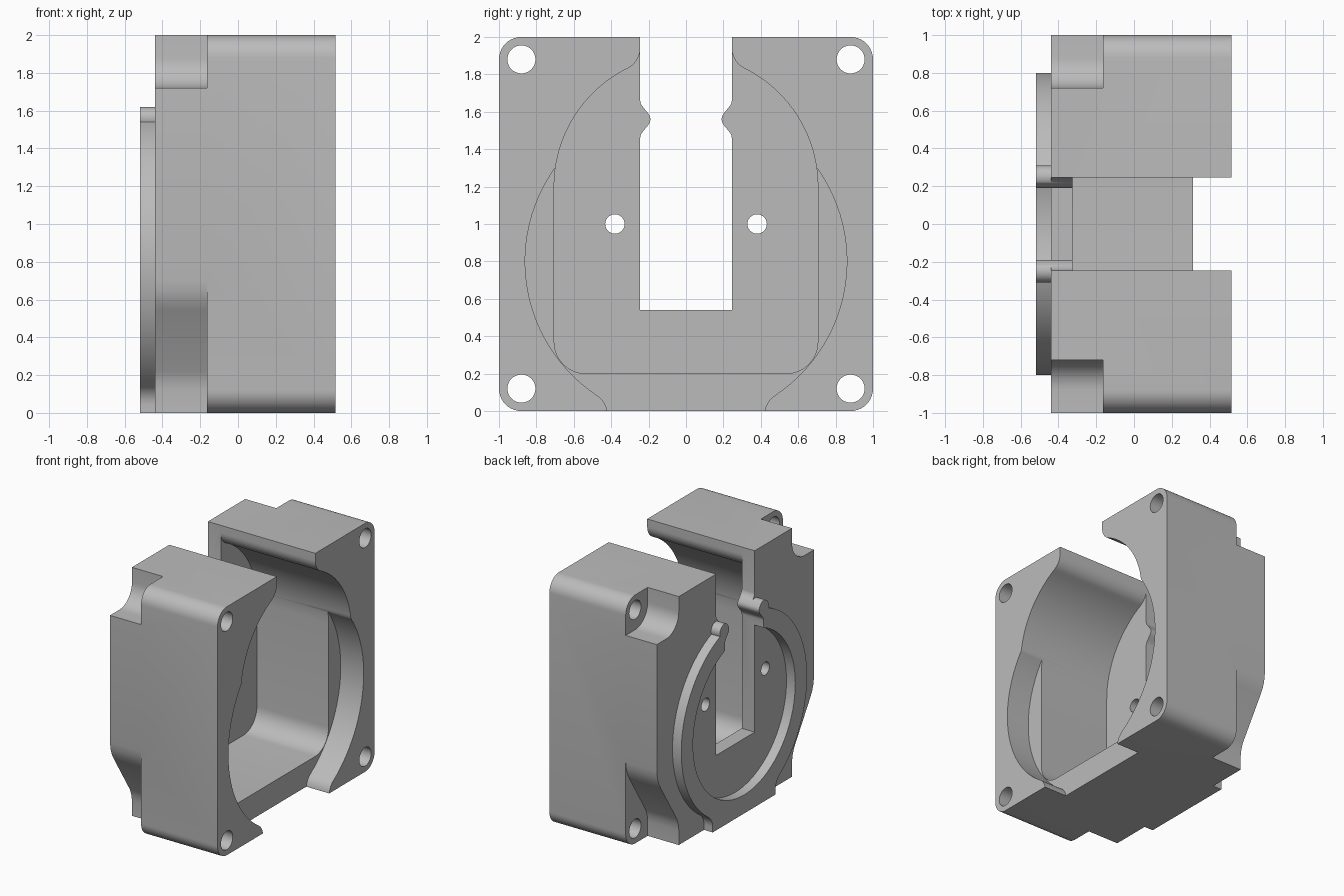
import bpy, bmesh
from math import sin, cos, pi, atan2, sqrt, radians

if "Cube" in bpy.data.objects:
    bpy.data.objects.remove(bpy.data.objects["Cube"])

BACK, WALL, STEP, LIP, FRONT = -0.44, -0.325, -0.163, 0.313, 0.517
RING = -0.518


def prism(name, pts, x0, x1):
    """Extrude a (y, z) outline along x."""
    bm = bmesh.new()
    lo = [bm.verts.new((x0, y, z)) for y, z in pts]
    hi = [bm.verts.new((x1, y, z)) for y, z in pts]
    bm.faces.new(lo)
    bm.faces.new(hi[::-1])
    n = len(pts)
    for i in range(n):
        j = (i + 1) % n
        bm.faces.new((lo[i], hi[i], hi[j], lo[j]))
    bmesh.ops.recalc_face_normals(bm, faces=bm.faces)
    me = bpy.data.meshes.new(name)
    bm.to_mesh(me)
    bm.free()
    ob = bpy.data.objects.new(name, me)
    bpy.context.collection.objects.link(ob)
    return ob


def arc(cy, cz, r, a0, a1, n=10):
    return [(cy + r * cos(a0 + (a1 - a0) * i / n), cz + r * sin(a0 + (a1 - a0) * i / n))
            for i in range(n + 1)]


def circle(cy, cz, r, n=32):
    return arc(cy, cz, r, 0, 2 * pi, n)[:-1]


def mirrored(half):
    """Complete a right-hand half outline."""
    return half + [(-y, z) for y, z in reversed(half) if abs(y) > 1e-6]


def neck(cz, R, y, r, up):
    """Fillet from a big circle centred on y = 0 into a straight opening."""
    dy = y + r
    dz = sqrt((R + r) ** 2 - dy ** 2)
    a = atan2(dz, dy)
    pts = arc(dy, cz + dz, r, a + pi, pi)
    if not up:
        pts = [(p, 2 * cz - z) for p, z in pts]
    return a, pts


def combine(body, tool, op):
    m = body.modifiers.new(op, 'BOOLEAN')
    m.operation, m.object, m.solver = op, tool, 'EXACT'
    bpy.context.view_layer.objects.active = body
    bpy.ops.object.modifier_apply(modifier=m.name)
    bpy.data.objects.remove(tool, do_unlink=True)


def cut(body, pts, x0, x1):
    combine(body, prism("cutter", pts, x0, x1), 'DIFFERENCE')


def round_lobe(R, y, r, bottom):
    """Disc outline with a flared opening at the bottom."""
    a, fil = neck(0.8, R, y, r, False)
    return mirrored([(y, bottom)] + fil[::-1] + arc(0, 0.8, R, -a, pi / 2, 40)[1:])


# housing block with rounded long edges
c = 0.12
housing = prism("housing", mirrored(arc(1 - c, c, c, -pi / 2, 0) +
                                    arc(1 - c, 2 - c, c, 0, pi / 2)), BACK, FRONT)

# raised horseshoe ring with its foot and rounded ends
combine(housing, prism("ring", round_lobe(0.8, 0.40, 0.12, 0.0), RING, BACK + 0.05), 'UNION')
cut(housing, circle(0, 0.8, 0.65, 80), -0.7, BACK)
for s in (-1, 1):
    combine(housing, prism("knob", circle(s * 0.25, 1.56, 0.06), RING, BACK + 0.05), 'UNION')

# main cavity, arched and open at the top
a, fil = neck(1.2, 0.705, 0.245, 0.12, True)
cut(housing, mirrored(arc(0.535, 0.37, 0.17, -pi / 2, 0) + arc(0, 1.2, 0.705, 0, a, 24)
                      + fil[1:] + [(0.245, 2.1)]), WALL, 0.7)

# round front recess, open at the bottom
cut(housing, round_lobe(0.86, 0.42, 0.12, -0.1), LIP, 0.7)

# back slot with a pair of snap bumps
bump = [(0.245 - 0.055 * (0.5 + 0.5 * cos(pi * t / 8)), 1.56 + 0.1 * t / 8) for t in range(-8, 9)]
cut(housing, mirrored([(0.245, 0.54)] + bump + [(0.245, 2.1)]), -0.7, WALL)

for s in (-1, 1):
    # rear corner reliefs around the bolts
    top = arc(0.88, 1.88, 0.16, pi, 1.5 * pi) + [(1.1, 1.72), (1.1, 2.1), (0.72, 2.1)]
    low = [(0.72, -0.1), (0.72, 0.12), (0.727, 0.17), (0.745, 0.22), (0.95, 0.545),
           (0.975, 0.59), (0.992, 0.64), (1.0, 0.70), (1.1, 0.70), (1.1, -0.1)]
    for pts in (top, low):
        cut(housing, [(s * y, z) for y, z in pts], -0.7, STEP)
    # bolt holes and screw holes
    for z in (0.12, 1.88):
        cut(housing, circle(s * 0.88, z, 0.075), -0.7, 0.7)
    cut(housing, circle(s * 0.38, 1.0, 0.052), -0.7, 0.0)

# single grey finish
grey = bpy.data.materials.new("grey plastic")
grey.diffuse_color = (0.5, 0.5, 0.5, 1)
grey.use_nodes = True
grey.node_tree.nodes["Principled BSDF"].inputs["Base Color"].default_value = grey.diffuse_color
housing.data.materials.clear()
housing.data.materials.append(grey)
for p in housing.data.polygons:
    p.material_index = 0

bpy.ops.object.select_all(action='DESELECT')
housing.select_set(True)
bpy.context.view_layer.objects.active = housing
bpy.ops.object.shade_smooth_by_angle(angle=radians(30))
